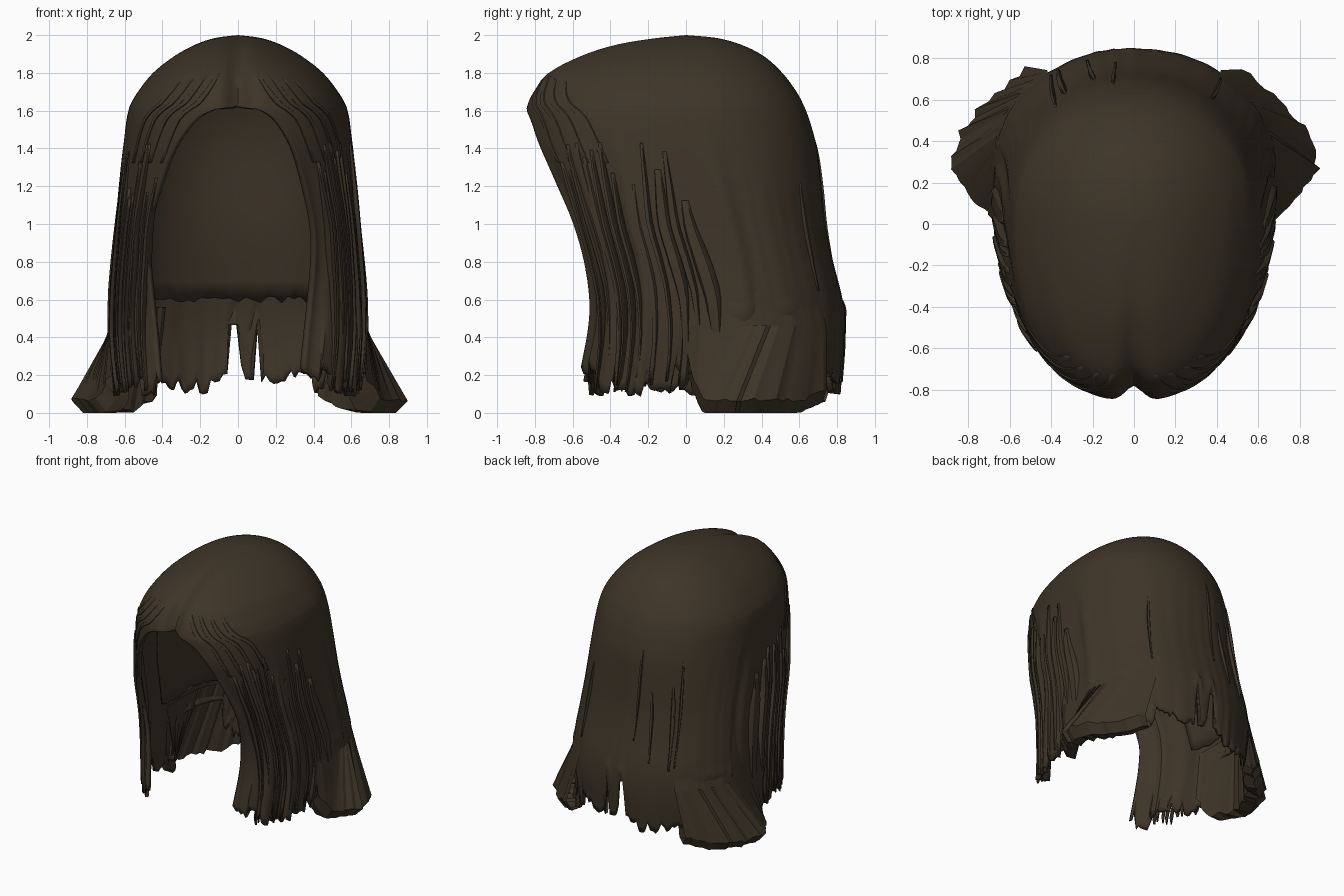
import bpy, bmesh, math, random
from mathutils import Vector

random.seed(4)
cube = bpy.data.objects.get("Cube")
if cube:
    bpy.data.objects.remove(cube)

hair = bpy.data.materials.new("dark brown hair")
hair.use_nodes = True
BROWN = (0.048, 0.035, 0.021, 1)
hair.diffuse_color = BROWN
bsdf = hair.node_tree.nodes["Principled BSDF"]
bsdf.inputs["Base Color"].default_value = BROWN
bsdf.inputs["Roughness"].default_value = 0.8

# Levels from crown to tips: height, half width, front y, back y,
# half width of face opening, roundness of the front
LEVELS = [
    (2.0, 0, 0, 0, 0, 1),
    (1.985, .12, -.19, .16, 0, 1),
    (1.95, .225, -.4, .29, 0, 1),
    (1.89, .335, -.58, .41, 0, .97),
    (1.8, .45, -.745, .51, 0, .93),
    (1.7, .53, -.82, .585, 0, .9),
    (1.635, .568, -.85, .62, 0, .9),
    (1.6, .58, -.855, .635, .13, .88),
    (1.54, .592, -.85, .657, .22, .85),
    (1.4, .607, -.83, .693, .315, .8),
    (1.2, .622, -.75, .715, .385, .7),
    (1.0, .635, -.66, .735, .435, .6),
    (.8, .65, -.6, .775, .44, .6),
    (.6, .665, -.56, .825, .42, .6),
    (.4, .67, -.56, .845, .4, .6),
    (.15, .65, -.595, .83, .38, .6),
]
LAST = len(LEVELS) - 1
SHOULDER = 13  # level where loose tips begin


def level(s):
    """Smooth interpolation between the levels."""
    i = min(int(s), LAST - 1)
    f = s - i
    a, b, c, d = (LEVELS[min(max(i + k, 0), LAST)] for k in (-1, 0, 1, 2))
    return [q + .5 * f * (r - p + f * (2*p - 5*q + 4*r - u + f * (3*(q - r) + u - p)))
            for p, q, r, u in zip(a, b, c, d)]


def spow(v, p):
    return math.copysign(abs(v) ** p, v)


def surface(t, s, out=0.0):
    """Point on the hair surface; t turns from the front towards the left."""
    z, hw, yf, yb, w, p = level(s)
    yc = (yf + yb) / 2 + .12 * min(1, hw * 2)
    c, n = math.cos(t), math.sin(t)
    q = p if c > 0 else .95
    x = (hw + out) * spow(n, q)
    y = yc - ((yc - yf if c > 0 else yb - yc) + out) * spow(c, q)
    # centre parting
    if c > 0 and z > 1.5:
        groove = math.exp(-(x / .06) ** 2)
        y += .07 * groove * min(1, hw * 2)
        z -= .01 * groove * min(1, hw * 3)
    return Vector((x, y, z))


def opening(s, scale):
    z, hw, yf, yb, w, p = level(s)
    if s <= 6 or w <= 0:
        return 0
    return math.asin(min(1, w * scale / hw) ** (1 / p))


def make(name, rows, thick=0, angle=40):
    """Skin a grid of points into an object."""
    bm = bmesh.new()
    grid = [[bm.verts.new(p) for p in row] for row in rows]
    for a, b in zip(grid, grid[1:]):
        for j in range(len(a) - 1):
            bm.faces.new((a[j], b[j], b[j + 1], a[j + 1]))
    bmesh.ops.remove_doubles(bm, verts=bm.verts, dist=.0008)
    mesh = bpy.data.meshes.new(name)
    bm.to_mesh(mesh)
    bm.free()
    mesh.materials.append(hair)
    ob = bpy.data.objects.new(name, mesh)
    bpy.context.collection.objects.link(ob)
    if thick:
        mod = ob.modifiers.new("thickness", 'SOLIDIFY')
        mod.thickness = thick
        mod.offset = -1
    bpy.ops.object.select_all(action='DESELECT')
    ob.select_set(True)
    bpy.context.view_layer.objects.active = ob
    bpy.ops.object.shade_smooth_by_angle(angle=math.radians(angle))


# Clumps: every column gets a tip length and a small ripple
COLS = 170
tips, ripple = [], []
while len(tips) <= COLS:
    tip, bump = random.uniform(.85, 1.12), random.uniform(-.02, .02)
    n = random.randint(3, 7)
    for k in range(n):
        tips.append(tip + random.uniform(-.05, .05) - (.12 if k == 0 else 0))
        ripple.append(bump * math.sin(math.pi * (k + .5) / n))

# Main hair shell with face opening, ragged tips and gaps at the back
rows = []
for i in range(LAST * 4 + 1):
    s = i / 4
    t0, t1 = opening(s, .93), 2 * math.pi - opening(s, 1.07)
    row = []
    for j in range(COLS + 1):
        t = t0 + (t1 - t0) * j / COLS
        fade = min(1, max(0, (s - 8.5) / 2)) * (1 if math.cos(t) > -.2 else .3)
        p = surface(t, s, ripple[j] * fade)
        if s > SHOULDER:
            k = tips[j]
            if p.y > .5 and (abs(p.x + .02) < .03 or abs(p.x - .1) < .014):
                k = .3
            elif 1.5 < min(t, 2 * math.pi - t) < 2.15:
                k = .4  # the shoulder flare takes over here
            p.z = .6 - (.6 - p.z) * k
        row.append(p)
    rows.append(row)
make("hair_shell", rows, .03)

# Inner layer lining the back of the head
rows = []
for i in range(12, SHOULDER * 4 + 1, 2):
    row = []
    for j in range(61):
        p = surface(math.pi * (.42 + 1.16 * j / 60), i / 4, -.045)
        if i == SHOULDER * 4:
            p.z += random.uniform(-.02, .02)
        row.append(p)
    rows.append(row)
make("inner_layer", rows, .01)


def lock(name, t, s0, s1, width, out, sway):
    """A flattened tapering strand lying on the shell."""
    rows = []
    for i in range(15):
        f = i / 14
        s = s0 + (s1 - s0) * f
        w = width * (.25 + .75 * math.sin(math.pi * min(.85, f + .12)))
        lift = out * math.sin(math.pi * (.1 + .8 * f))
        tt = t + sway * f
        row = []
        for side, h in ((-1, -.015), (-.5, .6), (.5, .6), (1, -.015)):
            p = surface(tt + side * w, s, lift * h if h > 0 else h)
            if s > SHOULDER:
                p.z -= .09 * f * (1 - abs(side))
            row.append(p)
        rows.append(row)
    make(name, rows, .012, 25)


# Loose locks framing the face and hanging over the sides
for side, label in ((1, "left"), (-1, "right")):
    for n in range(14):
        t = .66 + n * .066 + random.uniform(-.02, .02)
        lock(f"{label}_side_lock_{n}", side * t, random.uniform(8.8, 10.5),
             random.uniform(14.6, LAST), random.uniform(.022, .05),
             random.uniform(.02, .045), side * random.uniform(-.03, .05))
    # Swept fringe beside the parting
    for n in range(4):
        lock(f"{label}_fringe_lock_{n}", side * (.2 + n * .15), 4 + n * .15,
             9.4, .06, .01, side * .42)

# Thin stray strands over the back
for n in range(6):
    lock(f"back_strand_{n}", math.pi + random.uniform(-1.1, 1.1), random.uniform(8, 11),
         random.uniform(12, 13), random.uniform(.015, .03), .03, random.uniform(-.04, .04))

# Flared shoulder locks: rim of the fan, front to back
RIM = [(.68, .03), (.77, .11), (.89, .27), (.84, .44), (.73, .58), (.52, .75)]


def rim(f):
    u = f * (len(RIM) - 1)
    i = min(int(u), len(RIM) - 2)
    return Vector(RIM[i]).lerp(Vector(RIM[i + 1]), u - i)


for side, label in ((1, "left"), (-1, "right")):
    rows = [[] for _ in range(6)]
    for j in range(29):
        f = j / 28
        t = 1.4 + 1.1 * f
        edge = rim(f) * random.uniform(.985, 1.015)
        lift = max(0, .15 - f) * .9 + max(0, f - .85) * .4
        column = (
            surface(t, 11.8, -.006),
            surface(t, 13.7, .012),
            Vector((edge.x, edge.y, .07 + lift + random.uniform(-.01, .01))),
            Vector((edge.x * .93, edge.y * .97, lift)),
            Vector((edge.x * .82, edge.y * .92, lift + random.uniform(0, .03))),
            surface(t, 13.2, -.045),
        )
        for row, p in zip(rows, column):
            row.append(Vector((p.x * side, p.y, p.z)))
    make(f"{label}_shoulder_flare", [r[::side] for r in rows], 0, 15)
